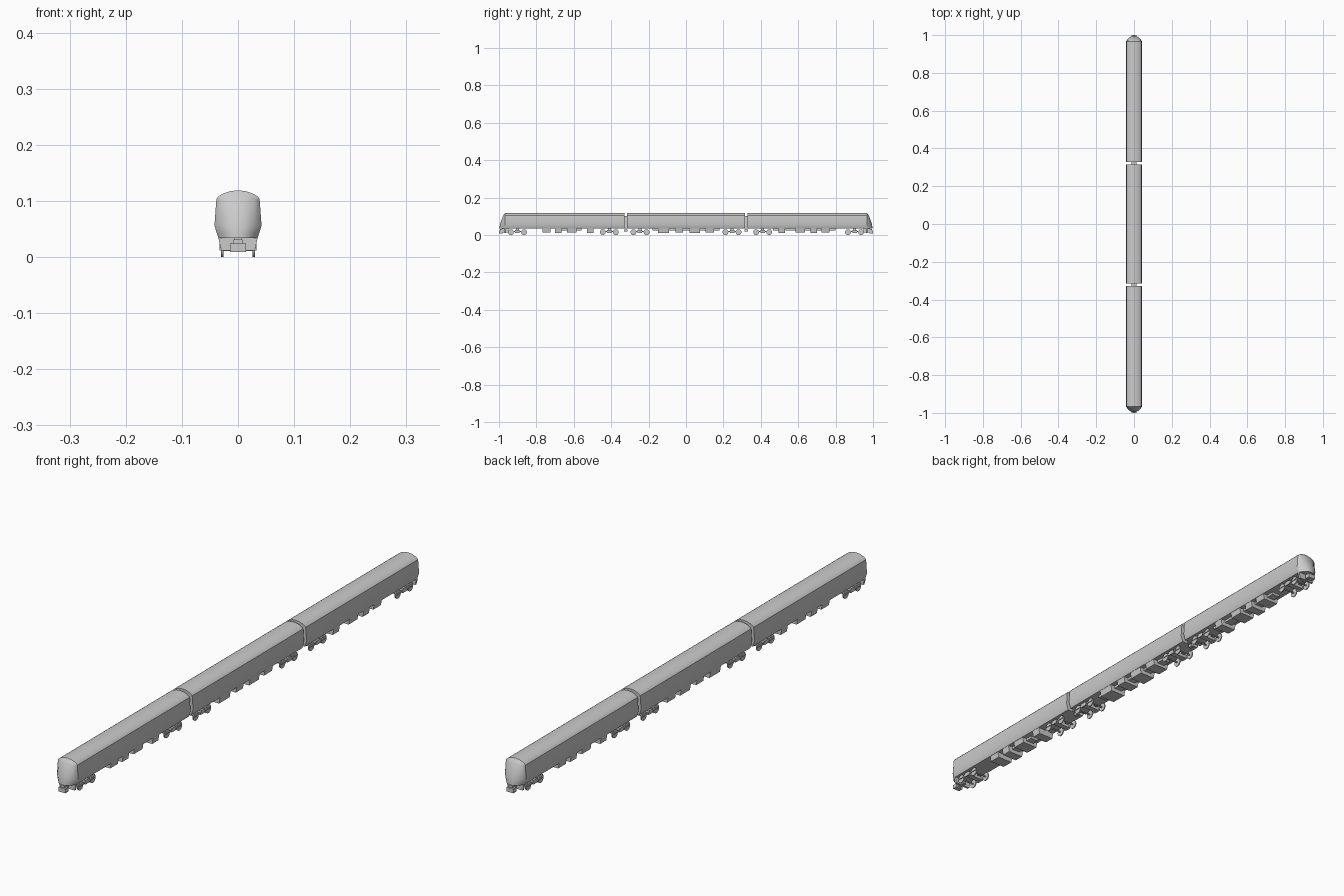
import bpy, bmesh, math

cube = bpy.data.objects.get("Cube")
if cube:
    bpy.data.objects.remove(cube, do_unlink=True)

grey = bpy.data.materials.new("plain_grey")
grey.use_nodes = True
colour = (0.6, 0.6, 0.6, 1)
grey.diffuse_color = colour
grey.node_tree.nodes["Principled BSDF"].inputs["Base Color"].default_value = colour

# Half cross-section of a car: (half width, height), floor edge to roof ridge
EAVES, RIDGE = 0.104, 0.119
PROFILE = [(0.035, 0.034), (0.0375, 0.042), (0.042, 0.056), (0.0385, EAVES),
           (0.034, 0.109), (0.026, 0.1135), (0.014, 0.1175), (0, RIDGE)]
RING = PROFILE + [(-x, z) for x, z in reversed(PROFILE[:-1])]


def finish(name, bm, smooth=False):
    bmesh.ops.remove_doubles(bm, verts=bm.verts, dist=0.00005)
    bmesh.ops.recalc_face_normals(bm, faces=bm.faces)
    mesh = bpy.data.meshes.new(name)
    bm.to_mesh(mesh)
    bm.free()
    mesh.materials.append(grey)
    obj = bpy.data.objects.new(name, mesh)
    bpy.context.collection.objects.link(obj)
    if smooth:
        bpy.ops.object.select_all(action="DESELECT")
        obj.select_set(True)
        bpy.context.view_layer.objects.active = obj
        bpy.ops.object.shade_smooth_by_angle(angle=math.radians(25))
    return obj


def add_box(bm, x, y, z, taper=1.0):
    """Box from (min, max) pairs; taper narrows the lower side in x."""
    mid, half = sum(x) / 2, (x[1] - x[0]) / 2
    corners = []
    for h, k in ((z[0], taper), (z[1], 1)):
        corners.append([bm.verts.new((mid + sx * half * k, yy, h))
                        for sx, yy in ((-1, y[0]), (1, y[0]), (1, y[1]), (-1, y[1]))])
    low, high = corners
    bm.faces.new(low)
    bm.faces.new(high)
    for i in range(4):
        j = (i + 1) % 4
        bm.faces.new((low[i], low[j], high[j], high[i]))


def add_disc(bm, x, y, z, radius, width, sides=16):
    """Cylinder lying along x."""
    rings = []
    for xx in (x - width / 2, x + width / 2):
        rings.append([bm.verts.new((xx, y + radius * math.cos(a), z + radius * math.sin(a)))
                      for a in (math.tau * i / sides for i in range(sides))])
    bm.faces.new(rings[0])
    bm.faces.new(rings[1])
    for i in range(sides):
        j = (i + 1) % sides
        bm.faces.new((rings[0][i], rings[0][j], rings[1][j], rings[1][i]))


def add_hull(bm, start, end, cap_start, cap_end):
    """Straight shell of constant cross-section."""
    rings = [[bm.verts.new((x, y, z)) for x, z in RING] for y in (start, end)]
    for i in range(len(RING)):
        j = (i + 1) % len(RING)
        bm.faces.new((rings[0][i], rings[0][j], rings[1][j], rings[1][i]))
    for ring, cap in zip(rings, (cap_start, cap_end)):
        if cap:
            bm.faces.new(ring)


def nose_depth(z):
    if z > EAVES:
        return 0.011 * (RIDGE - z) / (RIDGE - EAVES)
    if z > 0.056:
        return 0.011 + 0.017 * (EAVES - z) / (EAVES - 0.056)
    return 0.028 + 0.002 * (0.056 - z) / 0.022


def add_nose(bm, base, side):
    """Raked cab front, curved in plan, bulging from the hull's open end."""
    spread = (0, 0.3, 0.57, 0.78, 0.92, 1)
    columns = [-s for s in reversed(spread[1:])] + list(spread)
    rows = []
    for w, z in PROFILE[:-1]:
        rows.append([bm.verts.new((s * w, side * (base + nose_depth(z) * (1 - abs(s) ** 2.5)), z))
                     for s in columns])
    for a, b in zip(rows, rows[1:]):
        for i in range(len(columns) - 1):
            bm.faces.new((a[i], a[i + 1], b[i + 1], b[i]))
    ridge = bm.verts.new((0, side * base, RIDGE))
    for p, q in zip(rows[-1], rows[-1][1:]):
        bm.faces.new((p, q, ridge))
    bm.faces.new(rows[0])


# Car bodies
BASE, INNER, MIDDLE = 0.967, 0.329, 0.315
bm = bmesh.new()
add_hull(bm, -MIDDLE, MIDDLE, True, True)
finish("middle_car_body", bm, True)
for name, side in (("front", -1), ("rear", 1)):
    bm = bmesh.new()
    add_hull(bm, side * INNER, side * BASE, True, False)
    add_nose(bm, BASE, side)
    finish(name + "_car_body", bm, True)

    # Passage between cars
    bm = bmesh.new()
    gap = sorted((side * (MIDDLE - 0.002), side * (INNER + 0.002)))
    add_box(bm, (-0.013, 0.013), gap, (0.036, 0.103))
    add_box(bm, (-0.006, 0.006), gap, (0.02, 0.03))
    finish(name + "_gangway", bm)

    # Coupler and its mount below the nose
    bm = bmesh.new()
    add_box(bm, (-0.014, 0.014), sorted((side * 0.982, side)), (0.009, 0.024))
    add_box(bm, (-0.008, 0.008), sorted((side * 0.975, side * 0.995)), (0.024, 0.031))
    add_box(bm, (-0.006, 0.006), sorted((side * 0.95, side * 0.985)), (0.014, 0.034))
    finish(name + "_coupler", bm)

    # Apron plate behind the coupler
    bm = bmesh.new()
    add_box(bm, (-0.035, 0.035), sorted((side * 0.962, side * 0.97)), (0.012, 0.0345), 0.86)
    finish(name + "_apron", bm)

# Underfloor equipment, narrowing downwards
end_boxes = [(0.495, 0.53), (0.585, 0.635), (0.665, 0.70), (0.725, 0.768)]
middle_boxes = [(-0.15, -0.09), (-0.055, -0.015), (0.02, 0.075), (0.105, 0.15)]
spans = {"front": [(-b, -a) for a, b in end_boxes], "middle": middle_boxes, "rear": end_boxes}
for name, boxes in spans.items():
    bm = bmesh.new()
    for i, span in enumerate(boxes):
        add_box(bm, (-0.034, 0.034), span, (0.011 + 0.003 * (i % 2), 0.0345), 0.88)
    ends = (boxes[0][0] - 0.03, boxes[-1][1] + 0.03)
    add_box(bm, (-0.016, 0.016), ends, (0.025, 0.0345))
    finish(name + "_underfloor_boxes", bm)

# Four-wheel trucks
RADIUS = 0.0155
for number, centre in enumerate((-0.901, -0.41, -0.246, 0.246, 0.41, 0.901), 1):
    bm = bmesh.new()
    for y in (centre - 0.035, centre + 0.035):
        add_disc(bm, 0, y, RADIUS, 0.003, 0.056, 8)
        for x in (-0.028, 0.028):
            add_disc(bm, x, y, RADIUS, RADIUS, 0.004)
    finish("wheels_%d" % number, bm, True)

    bm = bmesh.new()
    for x in (-0.0315, 0.0315):
        add_box(bm, (x - 0.0015, x + 0.0015), (centre - 0.046, centre + 0.046), (0.016, 0.021))
        add_box(bm, (x - 0.0015, x + 0.0015), (centre - 0.012, centre + 0.012), (0.012, 0.027))
    add_box(bm, (-0.031, 0.031), (centre - 0.01, centre + 0.01), (0.015, 0.026))
    add_box(bm, (-0.012, 0.012), (centre - 0.008, centre + 0.008), (0.026, 0.0345))
    finish("truck_frame_%d" % number, bm)
